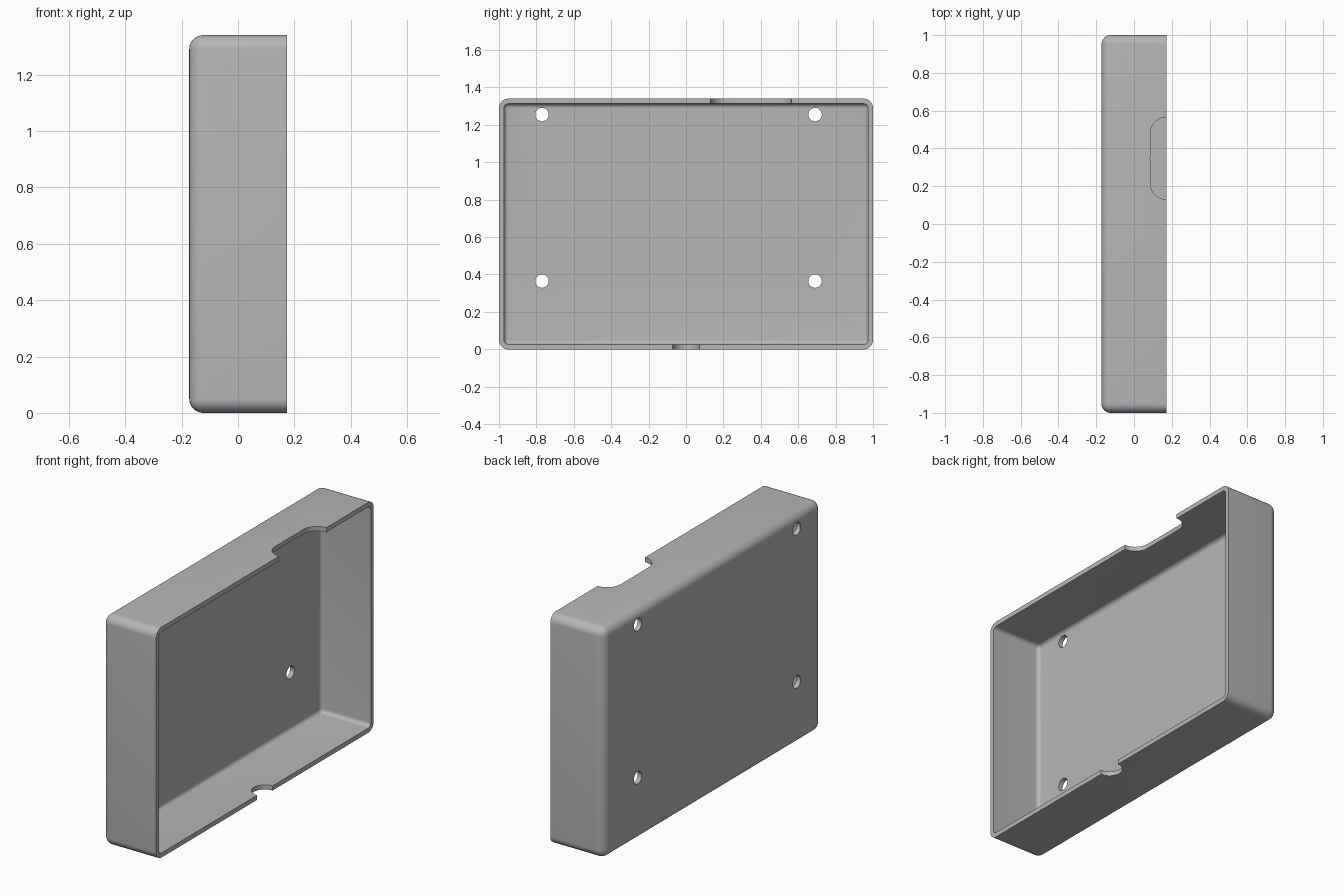
import bpy, bmesh
from math import pi
from mathutils import Matrix, Vector

if "Cube" in bpy.data.objects:
    bpy.data.objects.remove(bpy.data.objects["Cube"], do_unlink=True)

DEPTH, LENGTH, HEIGHT = 0.346, 2.0, 1.34
WALL, RADIUS = 0.027, 0.05
RIM = DEPTH / 2

grey = bpy.data.materials.new("plain grey")
grey.use_nodes = True
colour = (0.47, 0.47, 0.47, 1)
grey.diffuse_color = colour
grey.node_tree.nodes["Principled BSDF"].inputs["Base Color"].default_value = colour


def add_object(name, bm):
    mesh = bpy.data.meshes.new(name)
    bmesh.ops.recalc_face_normals(bm, faces=bm.faces)
    bm.to_mesh(mesh)
    bm.free()
    obj = bpy.data.objects.new(name, mesh)
    obj.data.materials.append(grey)
    bpy.context.collection.objects.link(obj)
    return obj


def rounded_box(name, low, high, radius):
    """Box with every edge rounded except those around its +x face."""
    bm = bmesh.new()
    low, high = Vector(low), Vector(high)
    bmesh.ops.create_cube(bm, size=1, matrix=Matrix.Translation((low + high) / 2)
                          @ Matrix.Diagonal((*(high - low), 1)))
    edges = [e for e in bm.edges if min(v.co.x for v in e.verts) < high.x - 0.001]
    bmesh.ops.bevel(bm, geom=edges, offset=radius, segments=8,
                    profile=0.5, affect="EDGES", clamp_overlap=True)
    return add_object(name, bm)


def cylinder_cutter(name, location, radius, axis):
    bm = bmesh.new()
    turn = Matrix.Rotation(pi / 2, 4, "Y") if axis == "X" else Matrix()
    bmesh.ops.create_cone(bm, cap_ends=True, segments=48, radius1=radius, radius2=radius,
                          depth=0.2, matrix=Matrix.Translation(location) @ turn)
    return add_object(name, bm)


def slot_cutter(name, y_start, y_end, radius, z):
    """Upright slot with round ends, centred on the rim."""
    obj = cylinder_cutter(name, (RIM, 0, z), radius, "Z")
    stretch = (y_end - y_start) / 2 - radius
    bm = bmesh.new()
    bm.from_mesh(obj.data)
    mid = [v for v in bm.verts if abs(v.co.y) < 0.0001]
    for v in bm.verts:
        if v not in mid:
            v.co.y += stretch if v.co.y > 0 else -stretch
        v.co.y += (y_start + y_end) / 2
    bm.to_mesh(obj.data)
    bm.free()
    return obj


# Open tray: outer body and the hollow inside it
case = rounded_box("enclosure_shell", (-RIM, -LENGTH / 2, 0), (RIM, LENGTH / 2, HEIGHT), RADIUS)
cutters = [rounded_box("hollow_cutter", (-RIM + WALL, -LENGTH / 2 + WALL, WALL),
                       (RIM + 0.1, LENGTH / 2 - WALL, HEIGHT - WALL), RADIUS - WALL)]

# Four screw holes through the back plate
for y in (-0.77, 0.69):
    for z in (0.365, 1.255):
        cutters.append(cylinder_cutter("screw_hole_cutter", (-RIM, y, z), 0.036, "X"))

# Wide notch in the top wall, half-round notch in the bottom wall
cutters.append(slot_cutter("top_notch_cutter", 0.13, 0.565, 0.087, HEIGHT))
cutters.append(cylinder_cutter("bottom_notch_cutter", (RIM, 0, 0), 0.071, "Z"))

for cutter in cutters:
    cutter.hide_render = True
    cut = case.modifiers.new(cutter.name, "BOOLEAN")
    cut.operation = "DIFFERENCE"
    cut.solver = "EXACT"
    cut.object = cutter

# Bake the cuts and drop the helpers
bpy.context.view_layer.update()
result = case.evaluated_get(bpy.context.evaluated_depsgraph_get())
case.data = bpy.data.meshes.new_from_object(result)
case.modifiers.clear()
for cutter in cutters:
    bpy.data.objects.remove(cutter, do_unlink=True)

bpy.ops.object.select_all(action="DESELECT")
case.select_set(True)
bpy.context.view_layer.objects.active = case
bpy.ops.object.shade_smooth_by_angle(angle=pi / 6)
